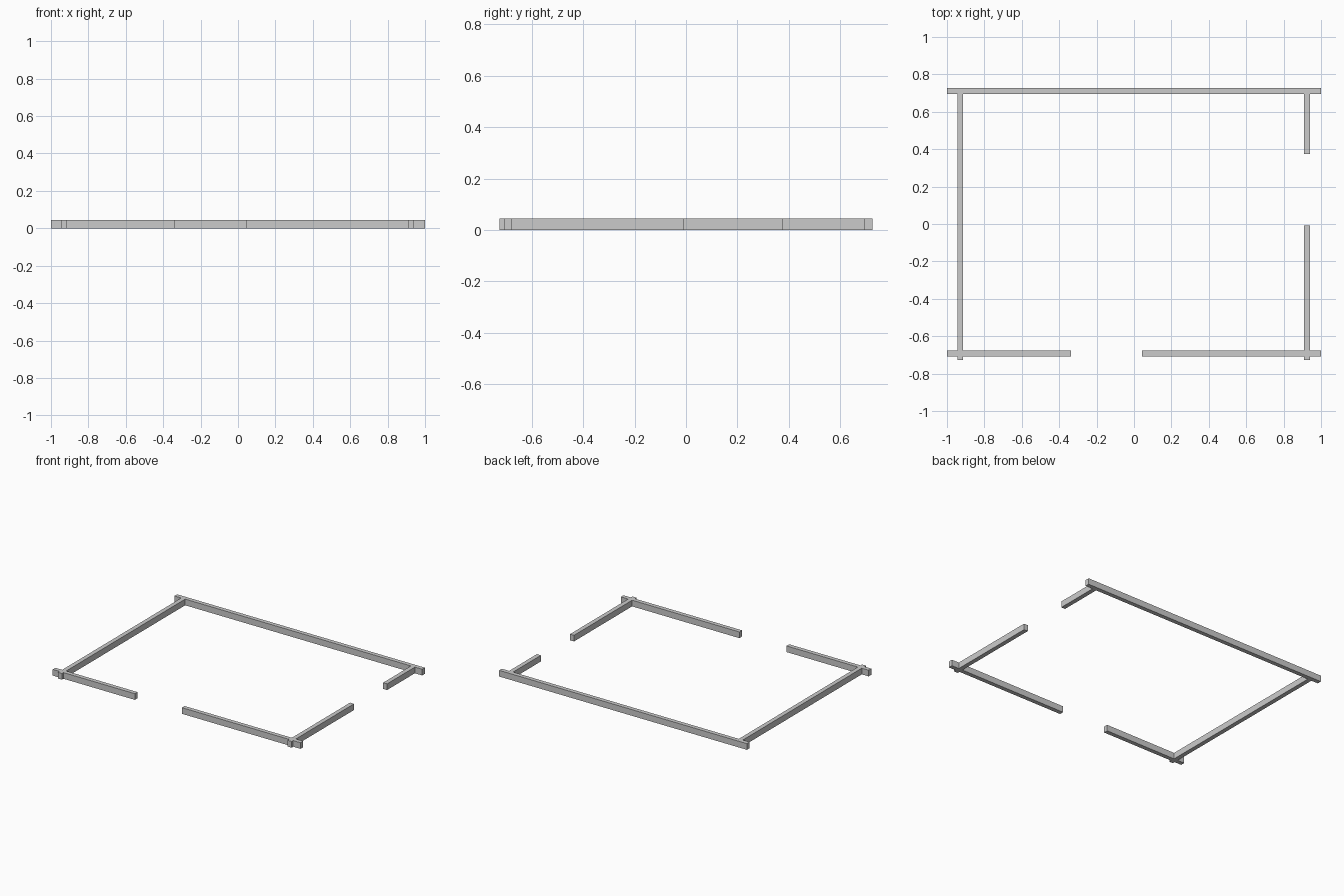
import bpy

if "Cube" in bpy.data.objects:
    bpy.data.objects.remove(bpy.data.objects["Cube"])

HEIGHT = 0.045


def wall(name, x0, x1, y0, y1):
    """Low box wall standing on the floor, given its plan rectangle."""
    bpy.ops.mesh.primitive_cube_add(
        size=1, location=((x0 + x1) / 2, (y0 + y1) / 2, HEIGHT / 2))
    ob = bpy.context.object
    ob.name = name
    ob.scale = (x1 - x0, y1 - y0, HEIGHT)
    bpy.ops.object.transform_apply(location=False, rotation=False, scale=True)
    return ob


# Full-length back wall
wall("back_wall", -1, 1, 0.695, 0.726)

# Left wall, butting the back wall and crossing the front wall
wall("left_wall", -0.945, -0.913, -0.726, 0.695)

# Front wall, split by a doorway
for name, x0, x1 in (("front_wall_left", -1, -0.337),
                     ("front_wall_right", 0.043, 1)):
    wall(name, x0, x1, -0.708, -0.677)

# Right wall, split by a doorway
for name, y0, y1 in (("right_wall_front", -0.726, -0.007),
                     ("right_wall_back", 0.375, 0.695)):
    wall(name, 0.909, 0.941, y0, y1)
